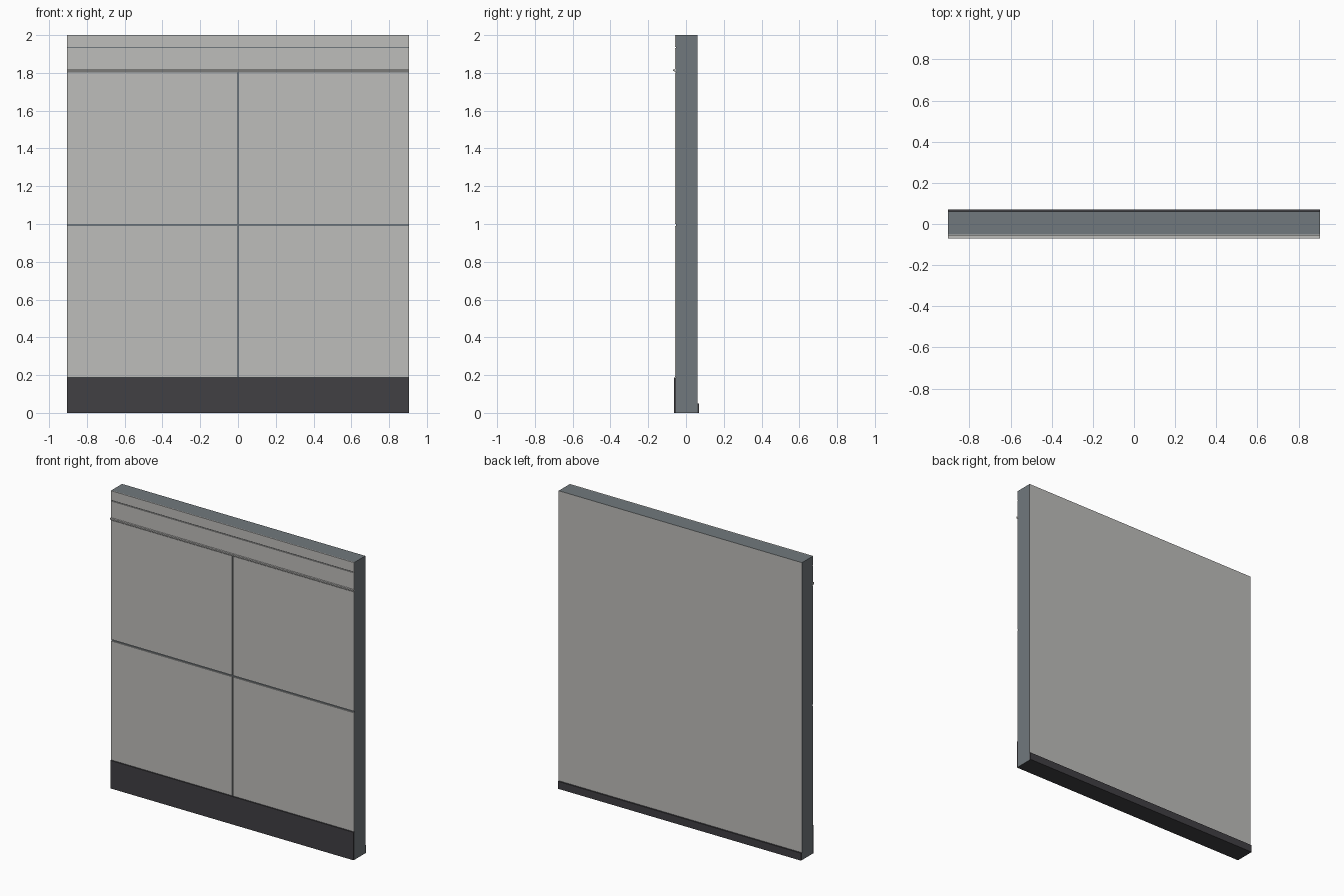
import bpy, bmesh

if "Cube" in bpy.data.objects:
    bpy.data.objects.remove(bpy.data.objects["Cube"])


def material(name, rgb):
    m = bpy.data.materials.new(name)
    m.diffuse_color = (*rgb, 1)
    m.use_nodes = True
    m.node_tree.nodes["Principled BSDF"].inputs["Base Color"].default_value = m.diffuse_color
    return m


LIGHT = material("warm light grey", (0.515, 0.51, 0.495))
CORE = material("blue grey", (0.165, 0.19, 0.205))
DARK = material("charcoal", (0.052, 0.05, 0.056))

W = 0.905                        # half width
FRONT, BACK = -0.052, 0.06       # core faces
FACE = -0.059                    # front of cladding panels


def box(name, x, y, z, mats, rule=None):
    """Box from (min, max) ranges; rule picks a material index from a face normal."""
    bm = bmesh.new()
    bmesh.ops.create_cube(bm, size=1)
    for v in bm.verts:
        for i, (lo, hi) in enumerate((x, y, z)):
            v.co[i] = lo if v.co[i] < 0 else hi
    bm.normal_update()
    if rule:
        for f in bm.faces:
            f.material_index = rule(f.normal)
    me = bpy.data.meshes.new(name)
    bm.to_mesh(me)
    bm.free()
    for m in mats:
        me.materials.append(m)
    ob = bpy.data.objects.new(name, me)
    bpy.context.collection.objects.link(ob)
    return ob


# Wall core: light back face, dark underside
box("wall_core", (-W, W), (FRONT, BACK), (0, 2), (CORE, LIGHT, DARK),
    lambda n: 1 if n.y > 0.5 else 2 if n.z < -0.5 else 0)

# Four cladding panels separated by narrow open joints
GAP = 0.005
for side, x in (("left", (-W + 0.002, -GAP)), ("right", (GAP, W - 0.002))):
    for level, z in (("lower", (0.19, 0.99)), ("upper", (1.0, 1.802))):
        box(f"{level}_{side}_panel", x, (FACE, FRONT), z, (LIGHT,))

# Frieze boards above the rail
box("frieze_lower", (-W, W), (FACE, FRONT), (1.82, 1.931), (LIGHT,))
box("frieze_upper", (-W, W), (FACE, FRONT), (1.936, 2.0), (LIGHT,))

# Projecting picture rail with a thin backing strip
box("rail_backing", (-W, W), (FACE - 0.002, FRONT), (1.806, 1.82), (LIGHT,))
box("rail_lip", (-W, W), (-0.07, FACE - 0.002), (1.81, 1.819), (LIGHT,))

# Skirting boards, tall in front and low behind
box("front_skirting", (-W, W), (-0.064, FRONT), (0, 0.188), (DARK,))
box("back_skirting", (-W, W), (BACK, 0.07), (0, 0.05), (DARK,))
